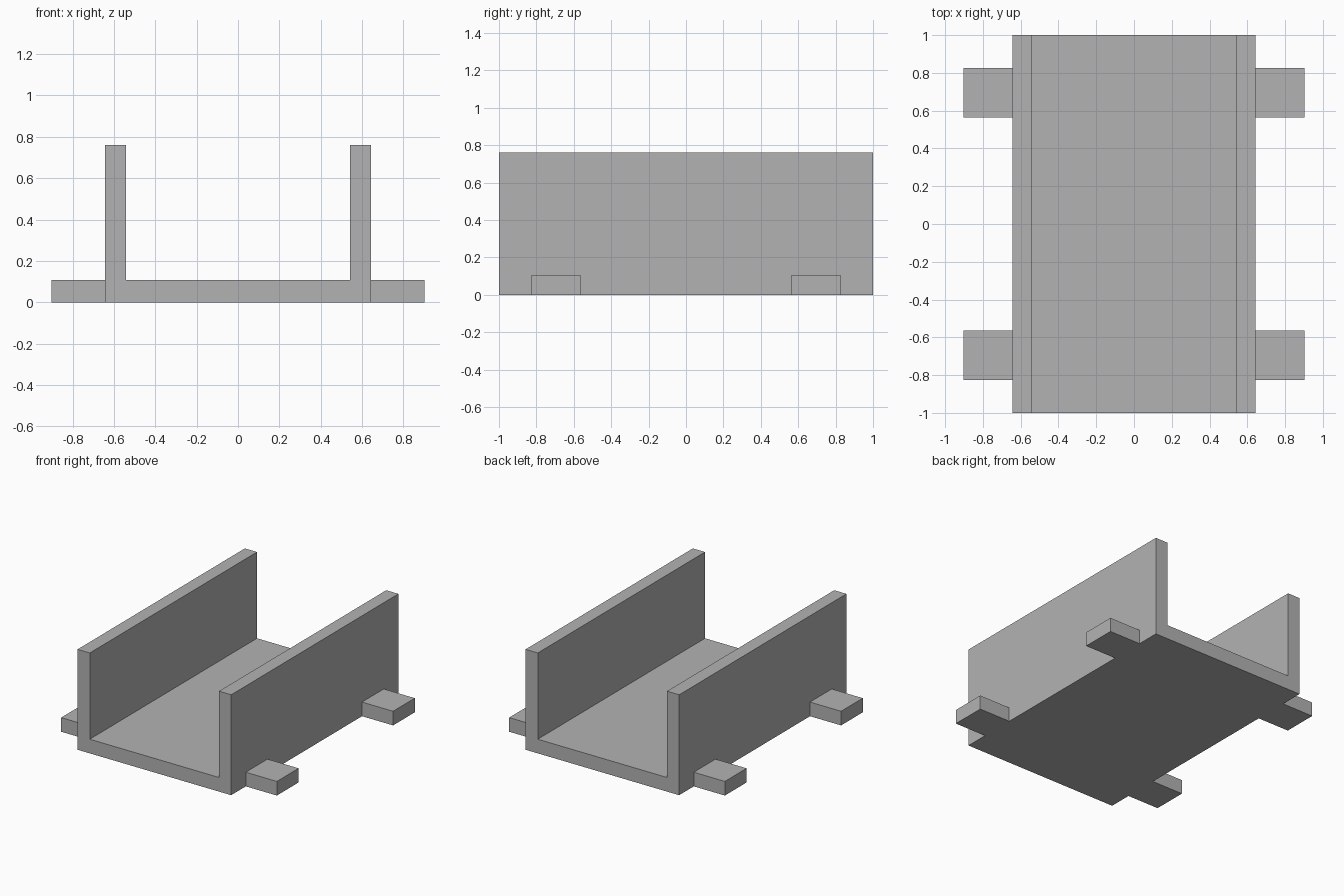
import bpy
import bmesh

default_cube = bpy.data.objects.get("Cube")
if default_cube:
    bpy.data.objects.remove(default_cube, do_unlink=True)

# Plain grey for the whole model
grey = bpy.data.materials.new("plain_grey")
grey.use_nodes = True
colour = (0.45, 0.45, 0.45, 1)
grey.diffuse_color = colour
grey.node_tree.nodes["Principled BSDF"].inputs["Base Color"].default_value = colour

HALF_LENGTH = 1.0
OUTER = 0.643    # half width outside the walls
INNER = 0.541    # half width between the walls
HEIGHT = 0.76
FLOOR = 0.107    # thickness of the floor and the tabs
TAB_END = 0.903
TAB_NEAR, TAB_FAR = 0.565, 0.825


def extrude_profile(name, profile, start, direction):
    """Extrude an (x, z) outline along y into a solid object."""
    bm = bmesh.new()
    face = bm.faces.new([bm.verts.new((x, start, z)) for x, z in profile])
    result = bmesh.ops.extrude_face_region(bm, geom=[face])
    verts = [v for v in result["geom"] if isinstance(v, bmesh.types.BMVert)]
    bmesh.ops.translate(bm, verts=verts, vec=(0, direction, 0))
    bmesh.ops.recalc_face_normals(bm, faces=bm.faces)
    mesh = bpy.data.meshes.new(name)
    bm.to_mesh(mesh)
    bm.free()
    mesh.materials.append(grey)
    obj = bpy.data.objects.new(name, mesh)
    bpy.context.collection.objects.link(obj)
    return obj


# U-shaped channel: floor and both side walls in one piece
half = [(OUTER, 0), (OUTER, HEIGHT), (INNER, HEIGHT), (INNER, FLOOR)]
channel_outline = half + [(-x, z) for x, z in reversed(half)]
extrude_profile("channel", channel_outline, -HALF_LENGTH, 2 * HALF_LENGTH)

# Four mounting tabs at the corners
for side, sx in (("left", 1), ("right", -1)):
    for end, sy in (("front", -1), ("back", 1)):
        outline = [(sx * OUTER, 0), (sx * TAB_END, 0),
                   (sx * TAB_END, FLOOR), (sx * OUTER, FLOOR)]
        extrude_profile(f"{end}_{side}_tab", outline,
                        sy * TAB_NEAR, sy * (TAB_FAR - TAB_NEAR))
